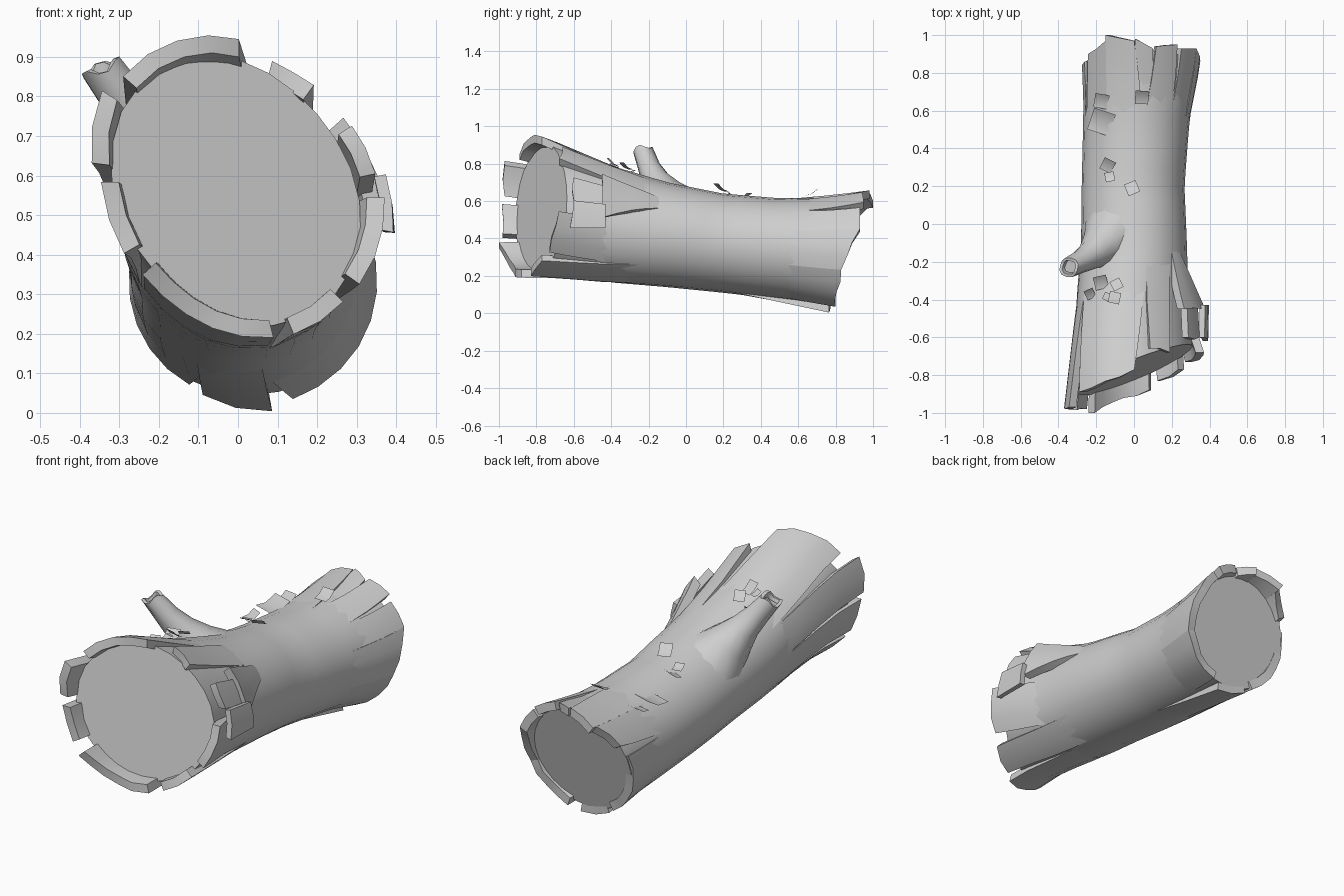
import bpy, bmesh, math, random
from mathutils import Vector

if "Cube" in bpy.data.objects:
    bpy.data.objects.remove(bpy.data.objects["Cube"])

random.seed(4)
grey = bpy.data.materials.new("weathered_grey")
grey.diffuse_color = (0.62, 0.62, 0.62, 1)
grey.use_nodes = True
grey.node_tree.nodes["Principled BSDF"].inputs["Base Color"].default_value = grey.diffuse_color

# Trunk sections: y, centre x, centre z, radius x, radius z
SECTIONS = [(-1.0, 0.0, 0.585, 0.322, 0.352), (-0.77, 0.002, 0.567, 0.316, 0.345),
            (-0.4, -0.008, 0.477, 0.296, 0.312), (-0.1, 0.0, 0.42, 0.28, 0.28),
            (0.2, -0.005, 0.375, 0.272, 0.265), (0.5, 0.01, 0.345, 0.28, 0.27),
            (0.8, 0.03, 0.33, 0.295, 0.29), (1.0, 0.035, 0.335, 0.3, 0.3)]


def section(y):
    y = max(-1.0, min(1.0, y))
    for a, b in zip(SECTIONS, SECTIONS[1:]):
        if y <= b[0]:
            t = (y - a[0]) / (b[0] - a[0])
            return [p + (q - p) * t for p, q in zip(a[1:], b[1:])]


def surface(deg, y, off=0.0):
    """Point on the trunk at an angle and length, pushed out by off."""
    a = math.radians(deg)
    cx, cz, rx, rz = section(y)
    k = 1 - 0.085 * math.sin(2 * a) * max(0, min(1, -y / 0.7))
    return Vector((cx + (rx * k + off) * math.cos(a), y,
                   cz + (rz * k + off) * math.sin(a)))


def finish(name, bm, angle=35):
    bmesh.ops.recalc_face_normals(bm, faces=bm.faces)
    me = bpy.data.meshes.new(name)
    bm.to_mesh(me)
    bm.free()
    me.materials.append(grey)
    me.shade_smooth()
    me.set_sharp_from_angle(angle=math.radians(angle))
    ob = bpy.data.objects.new(name, me)
    bpy.context.collection.objects.link(ob)
    return ob


def tube(name, rings, angle=35):
    """Skin closed rings of points and cap both ends."""
    bm = bmesh.new()
    vs = [[bm.verts.new(p) for p in r] for r in rings]
    n = len(rings[0])
    for r, s in zip(vs, vs[1:]):
        for i in range(n):
            bm.faces.new((r[i], r[(i + 1) % n], s[(i + 1) % n], s[i]))
    bm.faces.new(vs[0])
    bm.faces.new(vs[-1][::-1])
    return finish(name, bm, angle)


# Trunk core with slanted saw cuts
def cut(deg, y, plane):
    for _ in range(8):
        p = surface(deg, y)
        y = plane(p.x, p.z)
    return y


SIDES, STEPS = 24, 18
angles = [360 * i / SIDES for i in range(SIDES)]
front = [cut(a, -0.77, lambda x, z: -0.77 + 0.44 * x + 0.17 * (z - 0.57)) for a in angles]
back = [cut(a, 0.83, lambda x, z: 0.755 + 0.26 * z) for a in angles]
tube("trunk", [[surface(a, f + (b - f) * s / STEPS) for a, f, b in zip(angles, front, back)]
               for s in range(STEPS + 1)], 45)


# Bark plank: tip angles, root angles, tip lengths, root length, lifts at the tip corners
def plank(name, tip, root, ends, root_y, lift, thick=0.045, root_off=-0.006, jag=0.012):
    nu = max(2, round(abs(tip[1] - tip[0]) / 13))
    nv = 4
    bm = bmesh.new()
    grid = {}
    for i in range(nu + 1):
        u = i / nu
        end = ends[0] + (ends[1] - ends[0]) * u + random.uniform(-jag, jag) * (0 < i < nu)
        top = lift[0] + (lift[1] - lift[0]) * u
        for j in range(nv + 1):
            v = j / nv
            a0 = tip[0] + (tip[1] - tip[0]) * u
            a1 = root[0] + (root[1] - root[0]) * u
            off = top + (root_off - top) * v
            for k in (0, 1):
                grid[i, j, k] = bm.verts.new(
                    surface(a0 + (a1 - a0) * v, end + (root_y - end) * v, off - k * thick))

    def quad(*keys):
        bm.faces.new([grid[k] for k in keys])

    for k in (0, 1):
        for i in range(nu):
            for j in range(nv):
                quad((i, j, k), (i + 1, j, k), (i + 1, j + 1, k), (i, j + 1, k))
    for i in range(nu):
        for j in (0, nv):
            quad((i, j, 0), (i + 1, j, 0), (i + 1, j, 1), (i, j, 1))
    for j in range(nv):
        for i in (0, nu):
            quad((i, j, 0), (i, j + 1, 0), (i, j + 1, 1), (i, j, 1))
    finish(name, bm)


FRONT = [((90, 139), (76, 148), (-0.77, -0.89), -0.3, (0.033, 0.04)),
         ((54, 75), (45, 76), (-0.68, -0.66), -0.15, (0.04, 0.04)),
         ((-35, 0), (-40, 4), (-0.73, -0.68), -0.4, (0.035, 0.06)),
         ((-68, -45), (-74, -38), (-0.83, -0.77), -0.2, (0.035, 0.03)),
         ((-138, -76), (-146, -74), (-1.0, -0.88), -0.3, (0.03, 0.035)),
         ((-180, -150), (-181, -146), (-0.985, -0.98), -0.3, (0.025, 0.035)),
         ((148, 173), (148, 179), (-0.97, -0.97), -0.35, (0.06, 0.045))]
BACK = [((96, 125), (82, 125), (0.97, 1.0), 0.5, (0.025, 0.025)),
        ((125, 150), (125, 162), (0.97, 0.9), 0.5, (0.022, 0.022)),
        ((78, 95), (74, 97), (0.93, 0.98), 0.7, (0.02, 0.025)),
        ((53, 75), (49, 80), (0.95, 0.94), 0.6, (0.028, 0.028)),
        ((22, 47), (22, 49), (0.93, 0.93), 0.6, (0.022, 0.022)),
        ((-18, 22), (-18, 22), (0.83, 0.93), 0.5, (0.025, 0.022)),
        ((-70, -18), (-76, -18), (0.80, 0.83), 0.5, (0.024, 0.025)),
        ((-112, -80), (-112, -76), (0.775, 0.765), 0.2, (0.02, 0.045)),
        ((162, 240), (162, 248), (0.86, 0.79), 0.5, (0.012, 0.01))]
for i, p in enumerate(FRONT):
    plank(f"front_bark_{i + 1}", *p)
for i, p in enumerate(BACK):
    plank(f"back_bark_{i + 1}", *p)

# Peeling bark on the right side
plank("peeling_flap", (4, 42), (30, 44), (-0.44, -0.45), -0.13, (0.085, 0.085), 0.05)
plank("peeling_chunk_upper", (12, 33), (11, 33), (-0.6, -0.6), -0.43, (0.06, 0.06), 0.04, 0.06)
plank("peeling_chunk_lower", (-10, 11), (-4, 14), (-0.62, -0.6), -0.43, (0.085, 0.085), 0.03, 0.105)

# Broken branch stub with a hollow end: centre, radius
STUB = [((-0.13, -0.07, 0.56), 0.165), ((-0.18, -0.12, 0.645), 0.11),
        ((-0.23, -0.165, 0.72), 0.076), ((-0.285, -0.2, 0.79), 0.06),
        ((-0.345, -0.23, 0.873), 0.054), ((-0.345, -0.23, 0.873), 0.038),
        ((-0.335, -0.225, 0.848), 0.034)]
rings = []
for n, (c, r) in enumerate(STUB):
    # The ring tilt turns upright toward the broken end
    axis = Vector((-0.5, -0.28, 0.65)).lerp(Vector((-0.36, -0.1, 0.85)), min(1, n / 4)).normalized()
    side = axis.cross(Vector((0, 0, 1))).normalized()
    up = side.cross(axis)
    ring = []
    for i in range(12):
        a = math.tau * i / 12
        jag = 0.012 * math.sin(3 * a + 1) if r < 0.058 else 0
        ring.append(Vector(c) + side * r * math.cos(a) + up * r * math.sin(a) + axis * jag)
    rings.append(ring)
tube("branch_stub", rings, 50)

# Loose bark flakes on top: x, y, size, tilt
FLAKES = [(-0.16, 0.65, 0.075, 0.3), (-0.16, 0.54, 0.12, 0.2), (0.04, 0.67, 0.07, 0.4),
          (-0.13, 0.31, 0.065, 0.4), (-0.12, 0.25, 0.05, -0.3), (-0.01, 0.19, 0.065, -0.5),
          (-0.21, -0.37, 0.05, 0.5), (-0.16, -0.31, 0.07, 0.3), (-0.085, -0.32, 0.055, -0.5),
          (-0.13, -0.385, 0.04, -0.4), (-0.095, -0.39, 0.06, -0.6)]
for i, (x, y, s, tilt) in enumerate(FLAKES):
    cx, cz, rx, rz = section(y)
    deg = math.degrees(math.acos((x - cx) / rx))
    base = surface(deg, y, 0.02)
    spin = random.uniform(-0.5, 0.5)
    bm = bmesh.new()
    rows = []
    for v in (-0.5, 0, 0.5):
        row = []
        for u in (-0.5, 0.5):
            px = s * (u * math.cos(spin) - v * math.sin(spin))
            py = s * (u * math.sin(spin) + v * math.cos(spin))
            row.append(bm.verts.new(base + Vector((px, py, s * v * tilt * 1.3 + s * v * v * 0.6))))
        rows.append(row)
    for r, q in zip(rows, rows[1:]):
        bm.faces.new((r[0], r[1], q[1], q[0]))
    finish(f"bark_flake_{i + 1}", bm)
